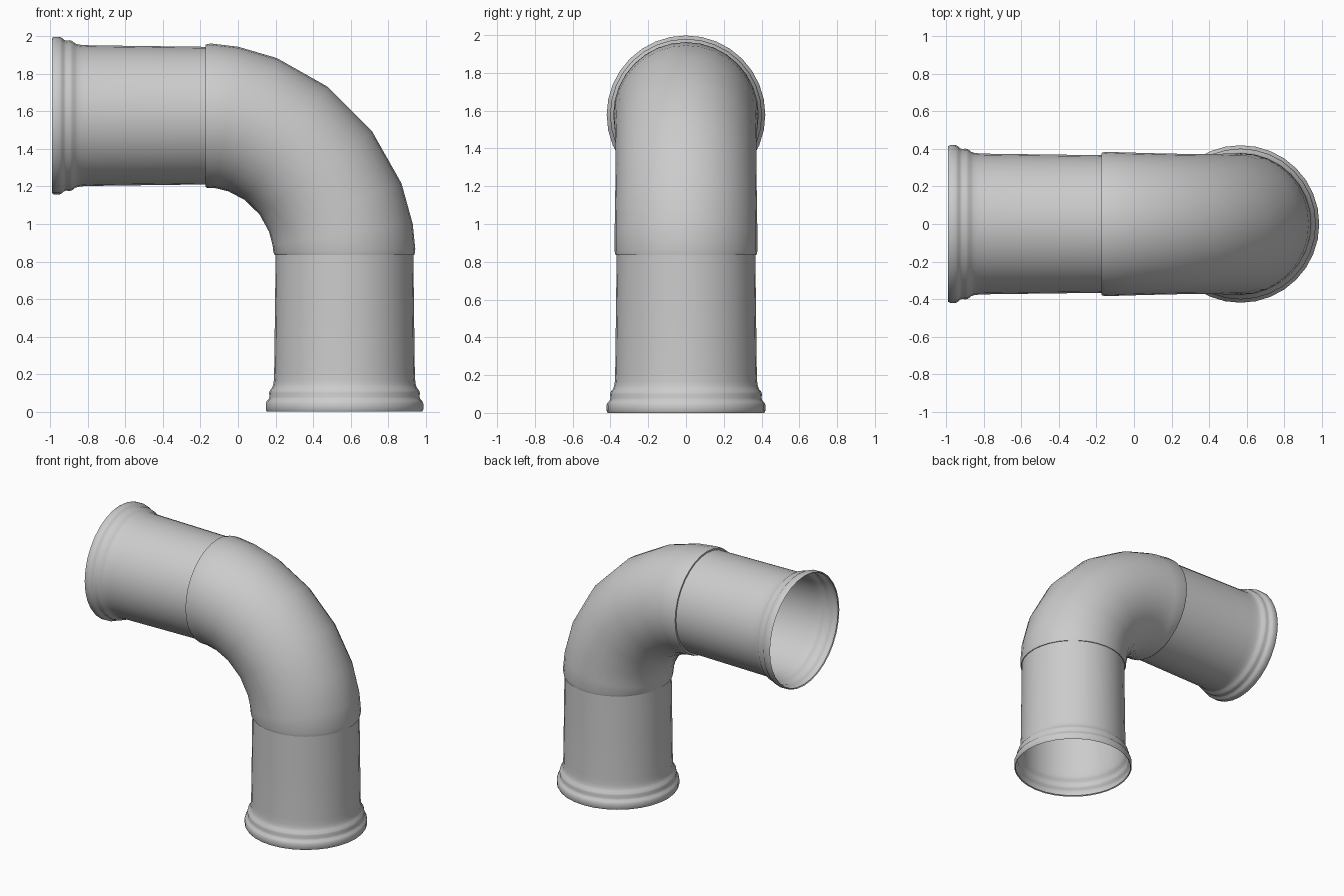
import bpy, bmesh
from math import sin, cos, pi, radians
from mathutils import Vector

if "Cube" in bpy.data.objects:
    bpy.data.objects.remove(bpy.data.objects["Cube"])

SIDES = 32
AX, AZ = 0.568, 1.578      # axis of the lower socket (x) and of the side socket (z)


def skin(name, stations):
    """Open tube through rings given as (centre, in-plane direction, radius)."""
    bm = bmesh.new()
    side = Vector((0, 1, 0))
    rings = []
    for c, u, r in stations:
        rings.append([bm.verts.new(c + r * (u * cos(2 * pi * k / SIDES) + side * sin(2 * pi * k / SIDES)))
                      for k in range(SIDES)])
    for a, b in zip(rings, rings[1:]):
        for k in range(SIDES):
            n = (k + 1) % SIDES
            bm.faces.new((a[k], b[k], b[n], a[n]))
    me = bpy.data.meshes.new(name)
    bm.to_mesh(me)
    bm.free()
    ob = bpy.data.objects.new(name, me)
    bpy.context.collection.objects.link(ob)
    bpy.ops.object.select_all(action='DESELECT')
    ob.select_set(True)
    bpy.context.view_layer.objects.active = ob
    bpy.ops.object.shade_smooth_by_angle(angle=radians(60))
    return ob


# Socket profile: distance from the open rim, radius (rolled lip, bead, tapered sleeve)
socket = [(0.006, 0.408), (0.0, 0.414), (0.01, 0.420), (0.042, 0.420), (0.054, 0.414),
          (0.064, 0.404), (0.075, 0.400), (0.095, 0.402), (0.108, 0.398), (0.122, 0.386),
          (0.138, 0.380), (0.16, 0.377), (0.20, 0.375), (0.50, 0.371), (0.82, 0.367)]
X, Z = Vector((1, 0, 0)), Vector((0, 0, 1))
skin("side_socket", [(Vector((-0.992 + d, 0, AZ)), Z, r) for d, r in socket])
skin("lower_socket", [(Vector((AX, 0, d * 1.04)), X, r) for d, r in reversed(socket)])

# Elbow: bend angle, bend radius, tube radius, with a rounded step at both ends
BX, BZ = AX - 0.742, AZ - 0.742
bend = [(0, 0.742, 0.366), (0, 0.742, 0.379), (1.5, 0.742, 0.385), (9, 0.741, 0.382),
        (20, 0.738, 0.378), (36, 0.734, 0.374), (53.5, 0.733, 0.373), (70, 0.737, 0.376),
        (81.5, 0.740, 0.378), (88.5, 0.742, 0.378), (90, 0.742, 0.373), (90, 0.742, 0.364)]
stations = []
for deg, R, r in bend:
    u = Vector((sin(radians(deg)), 0, cos(radians(deg))))
    stations.append((Vector((BX, 0, BZ)) + u * R, u, r))
skin("elbow", stations)
